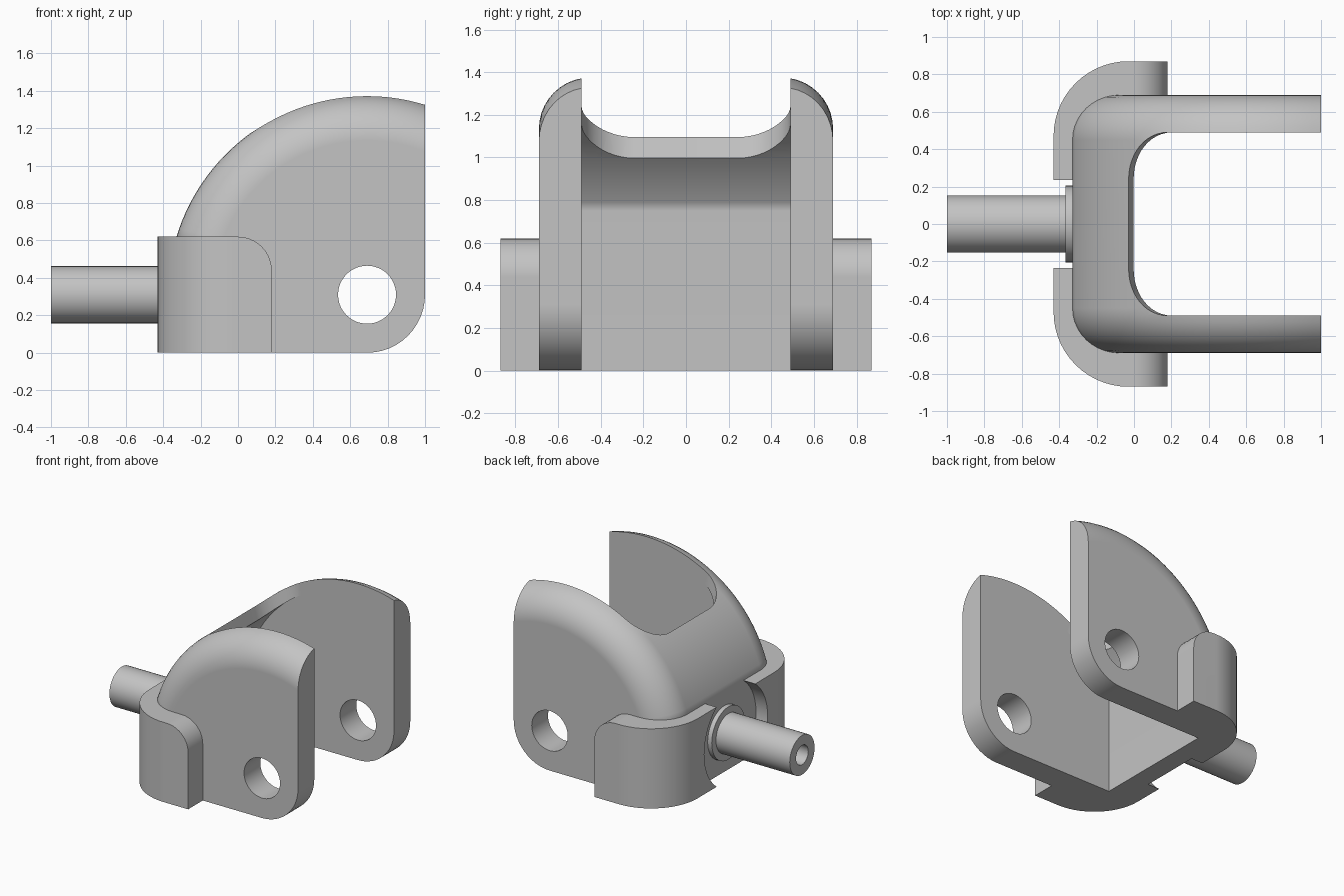
import bpy, bmesh, math
from mathutils import Matrix, Vector

if "Cube" in bpy.data.objects:
    bpy.data.objects.remove(bpy.data.objects["Cube"], do_unlink=True)

grey = bpy.data.materials.new("plain_grey")
grey.use_nodes = True
grey.diffuse_color = (0.55, 0.55, 0.55, 1)
grey.node_tree.nodes["Principled BSDF"].inputs["Base Color"].default_value = grey.diffuse_color

PX, PZ = 0.69, 0.31      # pivot hole centre, shared by the dome arcs
OUT_R, IN_R = 1.065, 0.975
HALF, INNER = 0.69, 0.49  # outer and inner half widths
BACK, WALL = -0.33, -0.18
FILLET = 0.24


def arc(cx, cy, r, a0, a1, n):
    return [(cx + r * math.cos(a0 + (a1 - a0) * i / n),
             cy + r * math.sin(a0 + (a1 - a0) * i / n)) for i in range(n + 1)]


def make(name, bm):
    bmesh.ops.recalc_face_normals(bm, faces=bm.faces)
    mesh = bpy.data.meshes.new(name)
    bm.to_mesh(mesh)
    bm.free()
    mesh.materials.append(grey)
    ob = bpy.data.objects.new(name, mesh)
    bpy.context.collection.objects.link(ob)
    return ob


def loft(rings):
    """Closed solid through rings of equal point count."""
    bm = bmesh.new()
    loops = [[bm.verts.new(p) for p in ring] for ring in rings]
    for a, b in zip(loops, loops[1:]):
        for i in range(len(a)):
            j = (i + 1) % len(a)
            bm.faces.new((a[i], a[j], b[j], b[i]))
    bm.faces.new(loops[0])
    bm.faces.new(loops[-1])
    return bm


def rod(r, length, centre, axis):
    bm = bmesh.new()
    turn = Vector((0, 0, 1)).rotation_difference(Vector(axis)).to_matrix().to_4x4()
    bmesh.ops.create_cone(bm, cap_ends=True, segments=48, radius1=r, radius2=r,
                          depth=length, matrix=Matrix.Translation(centre) @ turn)
    return make("cutter", bm)


def activate(ob):
    bpy.ops.object.select_all(action='DESELECT')
    ob.select_set(True)
    bpy.context.view_layer.objects.active = ob


def cut(ob, cutter):
    cutter.hide_render = True
    mod = ob.modifiers.new("cut", 'BOOLEAN')
    mod.operation = 'DIFFERENCE'
    mod.solver = 'EXACT'
    mod.object = cutter
    activate(ob)
    bpy.ops.object.modifier_apply(modifier=mod.name)
    bpy.data.objects.remove(cutter, do_unlink=True)


def smooth(ob):
    activate(ob)
    bpy.ops.object.shade_smooth_by_angle(angle=math.radians(30))
    mod = ob.modifiers.new("normals", 'WEIGHTED_NORMAL')
    mod.keep_sharp = True


# Yoke body: domed side profile lofted across y with rounded outer edges
def side_profile(inset):
    r = OUT_R - inset
    back = BACK + inset
    start = math.acos((back - PX) / r)
    end = math.acos((1 - PX) / r)
    pts = [(back, 0)] + arc(PX, PZ, r, start, end, 36)
    return pts + arc(PX, PZ, PZ, 0, -math.pi / 2, 12)


rings = []
for i in range(11):
    a = math.pi / 2 * i / 10
    y = HALF - FILLET * (1 - math.sin(a))
    rings.append((y, FILLET * (1 - math.cos(a))))
sections = [(-y, d) for y, d in reversed(rings)] + rings
# widest inset sits at the outer faces
sections = sorted({(s * (HALF - FILLET + FILLET * math.sin(math.pi / 2 * i / 10)),
                    FILLET * (1 - math.cos(math.pi / 2 * i / 10)))
                   for s in (-1, 1) for i in range(11)})
yoke = make("yoke_body", loft([[(x, y, z) for x, z in side_profile(d)]
                               for y, d in sections]))

# Cavity between the cheeks, with a curved roof
cavity = [(WALL, -0.1)] + arc(PX, PZ, IN_R, math.acos((WALL - PX) / IN_R), math.pi / 2, 24)
cavity += [(1.3, PZ + IN_R), (1.3, -0.1)]
cut(yoke, make("cutter", loft([[(x, y, z) for x, z in cavity] for y in (-INNER, INNER)])))

# Rounded, slightly slanted opening through the dome
CORNER = 0.25
opening = [(1.5, INNER)] + arc(CORNER, INNER - CORNER, CORNER, math.pi / 2, math.pi, 12)
opening += [(x, -y) for x, y in reversed(opening)]
cut(yoke, make("cutter", loft([[(x - 0.03 - 0.27 * (z - 1.1), y, z) for x, y in opening]
                               for z in (0.6, 1.7)])))

# Pivot holes through both cheeks
cut(yoke, rod(0.155, 2, (PX, 0, PZ), (0, 1, 0)))
smooth(yoke)

# Wrap-around corner guards, cut back round the shaft
outline = [(-0.43, 0.1)] + arc(-0.03, 0.47, 0.4, math.pi, math.pi / 2, 14)
outline += [(0.18, 0.87), (0.18, 0.6), (-0.1, 0.6), (-0.25, 0.45), (-0.25, 0.1)]
for side, label in ((-1, "front"), (1, "rear")):
    bm = loft([[(x, side * y, z) for x, y in outline] for z in (0, 0.62)])
    bmesh.ops.recalc_face_normals(bm, faces=bm.faces)
    corner = [e for e in bm.edges
              if all(v.co.x > 0.17 and v.co.z > 0.6 for v in e.verts)]
    bmesh.ops.bevel(bm, geom=corner, offset=0.18, segments=10, profile=0.5, affect='EDGES')
    guard = make(label + "_corner_guard", bm)
    cut(guard, rod(0.39, 0.6, (-0.4, 0, PZ), (1, 0, 0)))
    smooth(guard)


# Hollow shaft and its collar, turned about the x axis
def turned(name, profile):
    bm = bmesh.new()
    verts = [bm.verts.new((x, 0, PZ + r)) for x, r in profile]
    edges = [bm.edges.new(pair) for pair in zip(verts, verts[1:])]
    bmesh.ops.spin(bm, geom=verts + edges, cent=(0, 0, PZ), axis=(1, 0, 0),
                   angle=math.tau, steps=40)
    bmesh.ops.remove_doubles(bm, verts=bm.verts, dist=0.0001)
    smooth(make(name, bm))


turned("shaft", [(-0.28, 0), (-0.28, 0.153), (-1, 0.153), (-1, 0.075), (-0.45, 0.075), (-0.45, 0)])
turned("shaft_collar", [(-0.28, 0), (-0.28, 0.205), (-0.365, 0.205), (-0.365, 0)])
